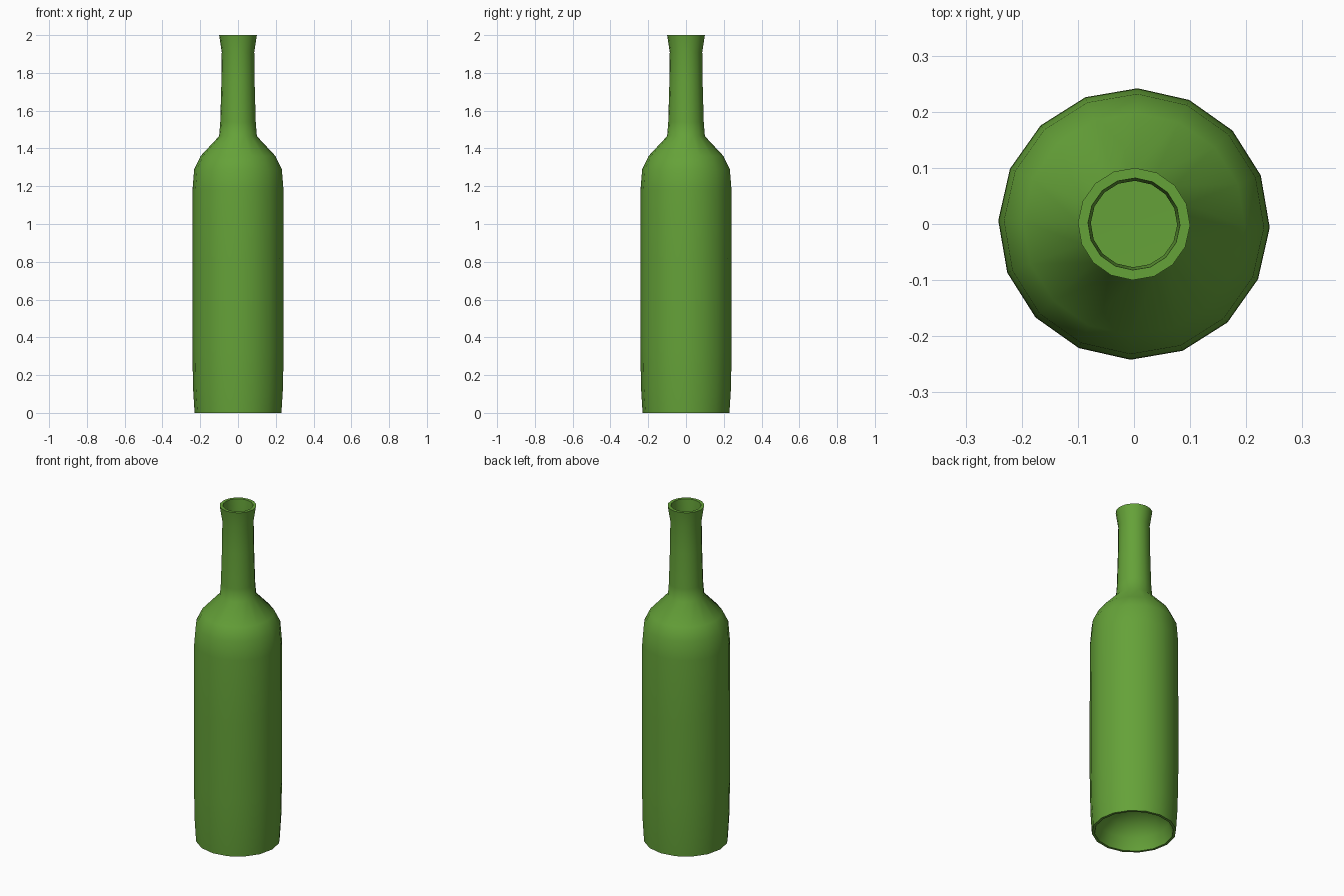
import bpy, bmesh, math

if "Cube" in bpy.data.objects:
    bpy.data.objects.remove(bpy.data.objects["Cube"])

SIDES = 16
TWIST = math.radians(-1.5)

# Closed (radius, height) profile: punt, outer wall, lip, inner wall, floor
profile = [
    (0, 0.17), (0.08, 0.16), (0.15, 0.125), (0.195, 0.07), (0.215, 0.0),
    (0.23, 0.0), (0.238, 0.13), (0.242, 0.35), (0.242, 0.8), (0.241, 1.18),
    (0.232, 1.29), (0.198, 1.36), (0.1, 1.465), (0.094, 1.54),
    (0.088, 1.75), (0.086, 1.91), (0.1, 2.0),
    (0.082, 2.0), (0.077, 1.91), (0.077, 1.54), (0.085, 1.455),
    (0.182, 1.345), (0.215, 1.28), (0.225, 1.18), (0.225, 0.2), (0, 0.19),
]

bm = bmesh.new()
rings = []
for r, z in profile:
    if r == 0:
        rings.append([bm.verts.new((0, 0, z))])
    else:
        rings.append([bm.verts.new((r * math.cos(TWIST + i * math.tau / SIDES),
                                    r * math.sin(TWIST + i * math.tau / SIDES), z))
                      for i in range(SIDES)])

# Bridge neighbouring rings, with fans at the axis
for a, b in zip(rings, rings[1:]):
    for i in range(SIDES):
        j = (i + 1) % SIDES
        if len(a) == 1:
            bm.faces.new((a[0], b[j], b[i]))
        elif len(b) == 1:
            bm.faces.new((a[i], a[j], b[0]))
        else:
            bm.faces.new((a[i], a[j], b[j], b[i]))
bmesh.ops.recalc_face_normals(bm, faces=bm.faces)

mesh = bpy.data.meshes.new("bottle")
bm.to_mesh(mesh)
bm.free()
bottle = bpy.data.objects.new("bottle", mesh)
bpy.context.collection.objects.link(bottle)

# Green glass
green = bpy.data.materials.new("green_glass")
green.diffuse_color = (0.13, 0.36, 0.04, 1)
green.use_nodes = True
green.node_tree.nodes["Principled BSDF"].inputs["Base Color"].default_value = green.diffuse_color
mesh.materials.append(green)

bpy.context.view_layer.objects.active = bottle
bottle.select_set(True)
bpy.ops.object.shade_smooth_by_angle(angle=math.radians(40))
